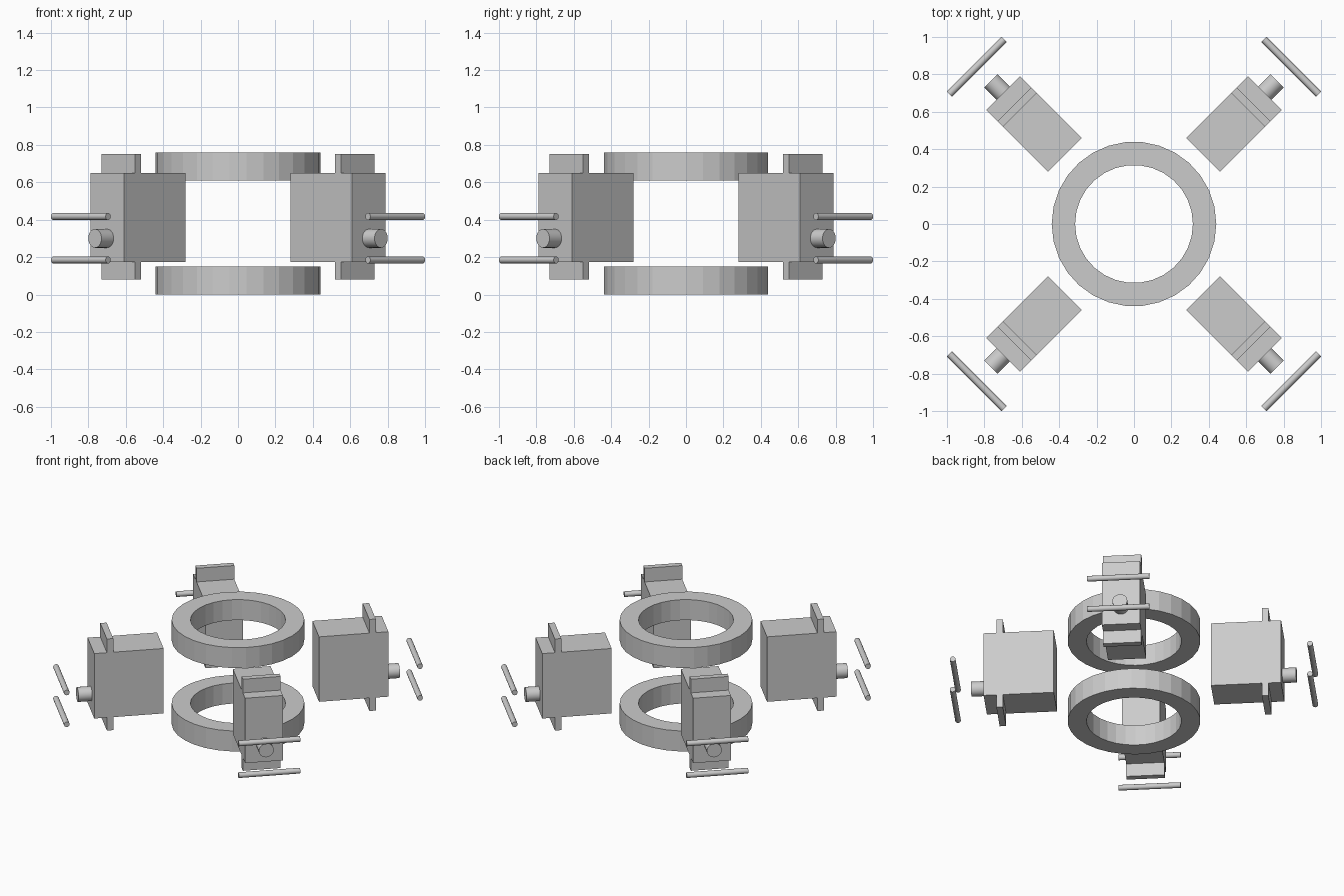
import bpy
import math
from mathutils import Matrix

cube = bpy.data.objects.get("Cube")
if cube:
    bpy.data.objects.remove(cube, do_unlink=True)

grey = bpy.data.materials.new("plain_grey")
grey.use_nodes = True
colour = (0.6, 0.6, 0.6, 1)
grey.diffuse_color = colour
grey.node_tree.nodes["Principled BSDF"].inputs["Base Color"].default_value = colour


def finish(obj, name, placement):
    obj.name = name
    obj.data.transform(placement)
    obj.data.materials.append(grey)
    return obj


def box(name, turn, r0, r1, half_width, z0, z1):
    """Box spanning r0..r1 outward along an arm."""
    bpy.ops.mesh.primitive_cube_add(size=1)
    size = Matrix.Diagonal((r1 - r0, 2 * half_width, z1 - z0, 1))
    centre = Matrix.Translation(((r0 + r1) / 2, 0, (z0 + z1) / 2))
    return finish(bpy.context.object, name, turn @ centre @ size)


def rod(name, turn, axis, radius, length, centre, sides):
    bpy.ops.mesh.primitive_cylinder_add(vertices=sides, radius=radius, depth=length)
    tilt = Matrix.Rotation(math.pi / 2, 4, axis)
    obj = finish(bpy.context.object, name, turn @ Matrix.Translation(centre) @ tilt)
    bpy.ops.object.shade_smooth_by_angle(angle=math.radians(35))
    return obj


def ring(name, inner, outer, z0, z1, sides=30):
    """Flat-sided ring with a square cross-section."""
    section = [(inner, z0), (outer, z0), (outer, z1), (inner, z1)]
    verts, faces = [], []
    for i in range(sides):
        a = math.tau * i / sides
        verts += [(r * math.cos(a), r * math.sin(a), z) for r, z in section]
        for k in range(4):
            n = (k + 1) % 4
            j = (i + 1) % sides
            faces.append((4 * i + k, 4 * j + k, 4 * j + n, 4 * i + n))
    mesh = bpy.data.meshes.new(name)
    mesh.from_pydata(verts, [], faces)
    obj = bpy.data.objects.new(name, mesh)
    bpy.context.collection.objects.link(obj)
    return finish(obj, name, Matrix.Identity(4))


# Central rings
ring("lower_ring", 0.315, 0.44, 0, 0.15)
ring("upper_ring", 0.315, 0.44, 0.61, 0.76)

# Four motor units on the diagonals
corners = ["back_left", "back_right", "front_right", "front_left"]
for i, corner in enumerate(corners):
    turn = Matrix.Rotation(math.radians(45 + 90 * i), 4, "Z")
    box(corner + "_motor_body", turn, 0.523, 0.99, 0.127, 0.175, 0.65)
    # Mounting tabs above and below the body
    box(corner + "_upper_tab", turn, 0.862, 0.905, 0.127, 0.65, 0.75)
    box(corner + "_lower_tab", turn, 0.862, 0.905, 0.127, 0.08, 0.175)
    # Output shaft and the two crosswise rods beyond it
    rod(corner + "_shaft", turn, "Y", 0.05, 0.11, (1.027, 0, 0.30), 24)
    for label, z in (("lower", 0.185), ("upper", 0.417)):
        rod(f"{corner}_{label}_rod", turn, "X", 0.019, 0.414, (1.189, 0, z), 16)
